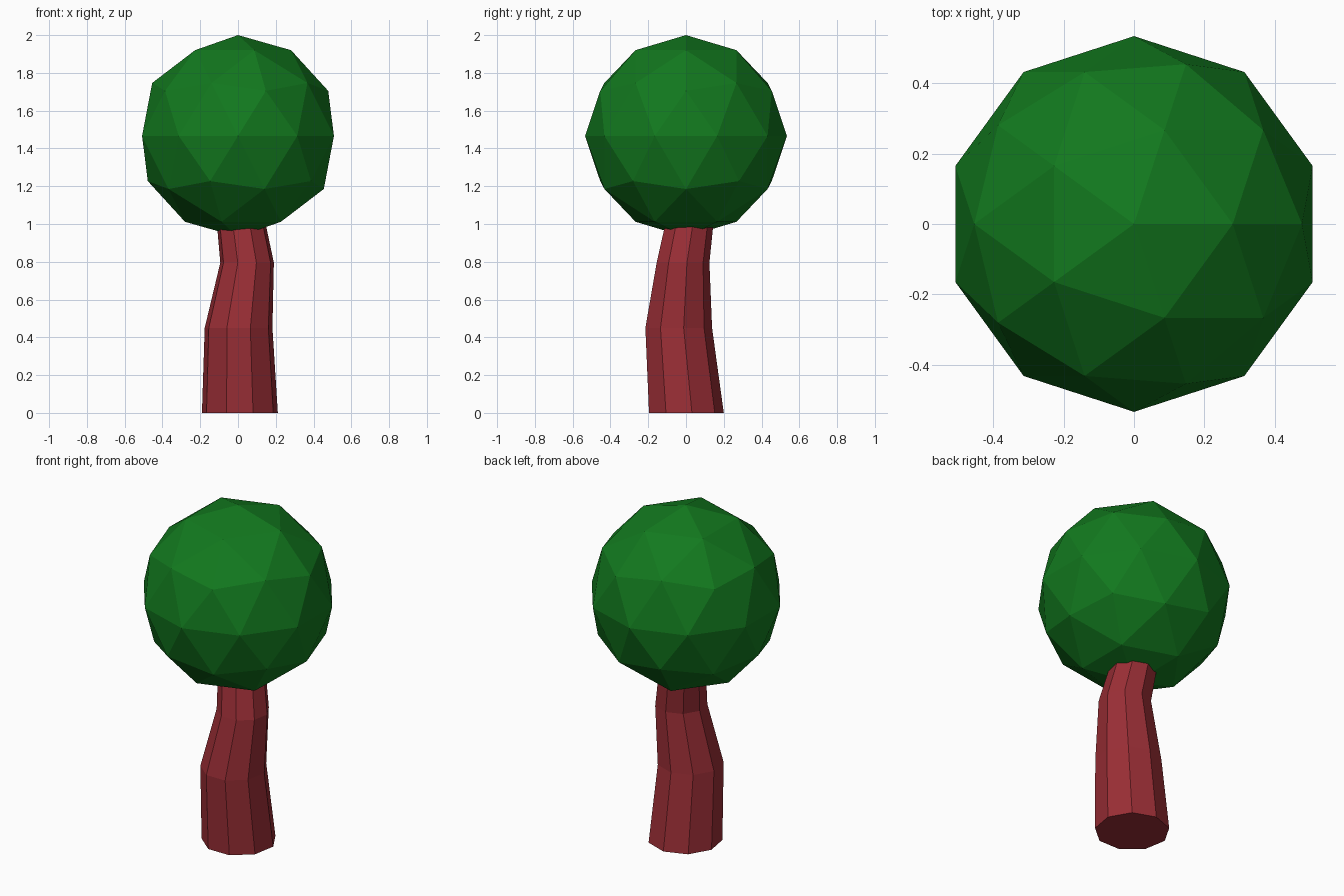
import bpy, bmesh
from math import cos, sin, pi

if "Cube" in bpy.data.objects:
    bpy.data.objects.remove(bpy.data.objects["Cube"])


def add_part(name, bm, color):
    bmesh.ops.recalc_face_normals(bm, faces=bm.faces)
    mesh = bpy.data.meshes.new(name)
    bm.to_mesh(mesh)
    bm.free()
    mat = bpy.data.materials.new(name + "_material")
    mat.diffuse_color = (*color, 1)
    mat.use_nodes = True
    mat.node_tree.nodes["Principled BSDF"].inputs["Base Color"].default_value = mat.diffuse_color
    mesh.materials.append(mat)
    obj = bpy.data.objects.new(name, mesh)
    bpy.context.collection.objects.link(obj)
    return obj


# Trunk: nine-sided rings lofted along a crooked path (x, y, z, radius)
SIDES = 9
path = [
    (0.010, -0.004, 0.00, 0.204),
    (0.003, -0.044, 0.45, 0.182),
    (0.048, -0.020, 0.795, 0.144),
    (0.010, 0.022, 1.05, 0.128),
]
bm = bmesh.new()
rings = []
for x, y, z, r in path:
    angles = [pi / 2 + 2 * pi * i / SIDES for i in range(SIDES)]
    rings.append([bm.verts.new((x + r * cos(a), y + r * sin(a), z)) for a in angles])
for low, high in zip(rings, rings[1:]):
    for i in range(SIDES):
        j = (i + 1) % SIDES
        bm.faces.new((low[i], low[j], high[j], high[i]))
bm.faces.new(rings[0])
bm.faces.new(rings[-1])
add_part("trunk", bm, (0.32, 0.027, 0.036))

# Foliage: faceted ball resting on the trunk
bm = bmesh.new()
bmesh.ops.create_icosphere(bm, subdivisions=2, radius=0.534)
bmesh.ops.translate(bm, verts=bm.verts, vec=(0, 0, 1.466))
add_part("foliage", bm, (0.006, 0.19, 0.013))
